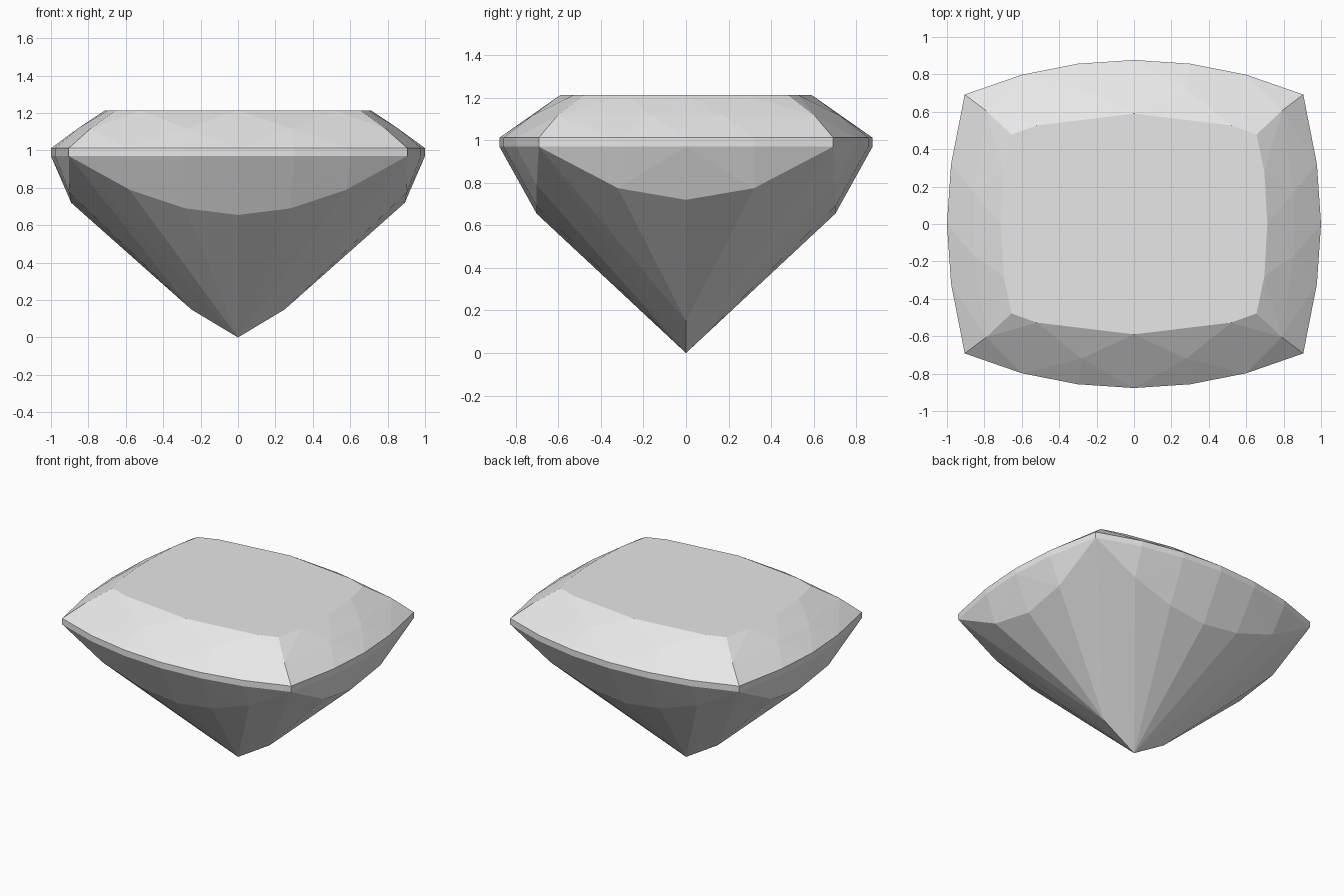
import bpy
import bmesh
from math import radians

cube = bpy.data.objects.get("Cube")
if cube:
    bpy.data.objects.remove(cube, do_unlink=True)

# Single grey stone colour
stone = bpy.data.materials.new("grey stone")
stone.use_nodes = True
grey = (0.8, 0.8, 0.8, 1)
stone.diffuse_color = grey
stone.node_tree.nodes["Principled BSDF"].inputs["Base Color"].default_value = grey

# Quarter outlines, mirrored across both axes
outline = [(0, .877), (.3, .857), (.6, .798), (.905, .692), (.978, .32), (1, 0)]
table = [(0, .59), (.52, .527), (.655, .478), (.697, .28), (.713, 0)]
GIRDLE_LOW, GIRDLE_HIGH, TABLE_Z = .97, 1.012, 1.213

quarter = [(x, y, z) for x, y in outline for z in (GIRDLE_LOW, GIRDLE_HIGH)]
quarter += [(x, y, TABLE_Z) for x, y in table]
# Star and corner facet points of the crown
quarter += [(.28, .72, 1.118), (.79, .605, 1.115), (.855, .17, 1.118)]
# Break between upper and lower pavilion facets
quarter += [(0, .702, .655), (.28, .702, .69), (.58, .702, .79),
            (.902, .32, .775), (.892, 0, .72)]
# Keel and culet
quarter += [(.25, 0, .15), (0, 0, 0)]

points = {(sx * x + 0.0, sy * y + 0.0, z)
          for x, y, z in quarter for sx in (1, -1) for sy in (1, -1)}

# Faceted convex stone
bm = bmesh.new()
for p in sorted(points):
    bm.verts.new(p)
hull = bmesh.ops.convex_hull(bm, input=bm.verts)
unused = {v for v in hull["geom_interior"] + hull["geom_unused"]
          if isinstance(v, bmesh.types.BMVert) and v.is_valid}
bmesh.ops.delete(bm, geom=list(unused), context="VERTS")
bmesh.ops.dissolve_limit(bm, angle_limit=radians(.5), verts=bm.verts, edges=bm.edges)
bmesh.ops.recalc_face_normals(bm, faces=bm.faces)

mesh = bpy.data.meshes.new("cushion_cut_gem")
bm.to_mesh(mesh)
bm.free()
mesh.materials.append(stone)
gem = bpy.data.objects.new("cushion_cut_gem", mesh)
bpy.context.collection.objects.link(gem)
